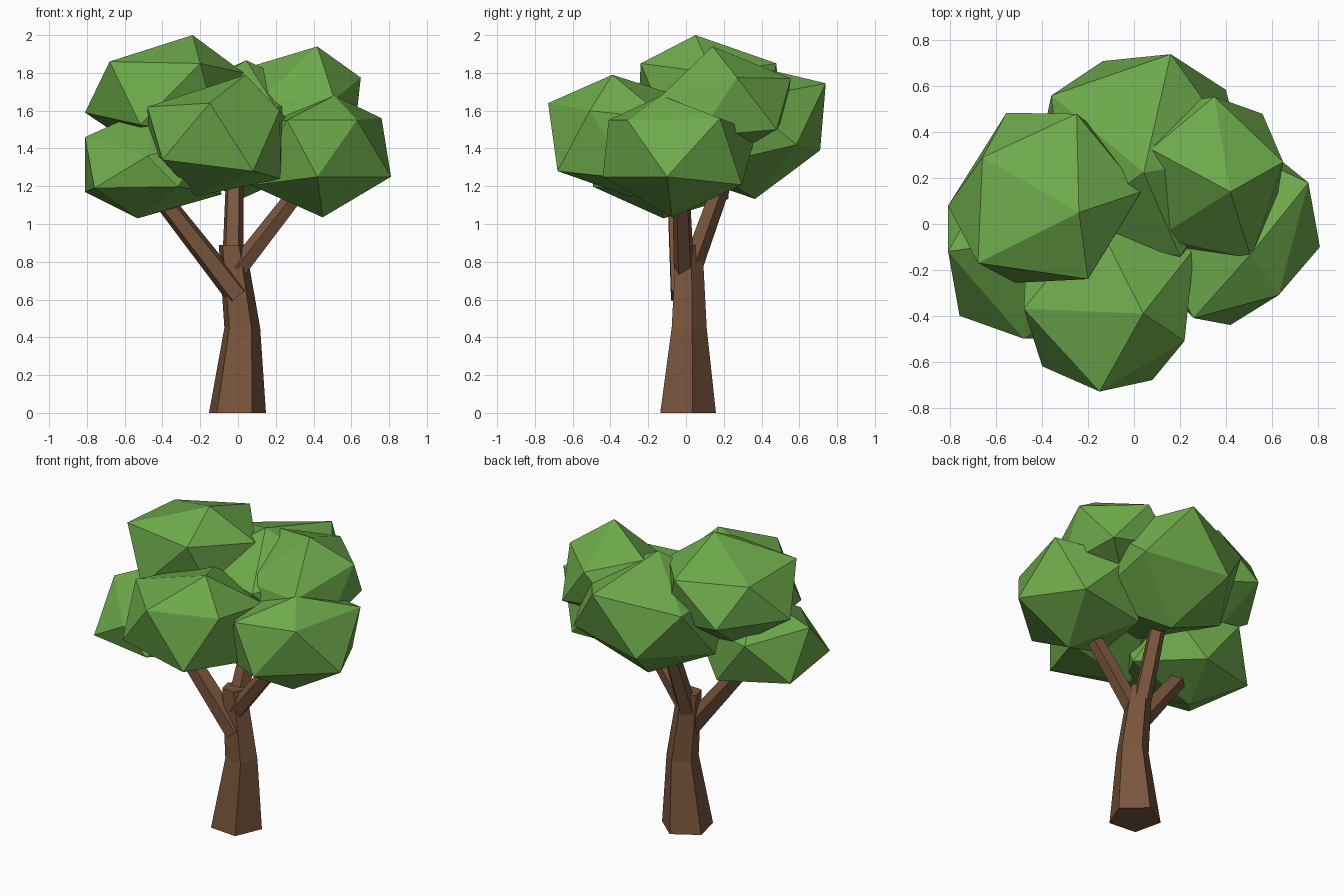
import bpy, bmesh, math
from mathutils import Vector, Matrix, Quaternion

if "Cube" in bpy.data.objects:
    bpy.data.objects.remove(bpy.data.objects["Cube"])


def material(name, rgb):
    m = bpy.data.materials.new(name)
    m.diffuse_color = (*rgb, 1)
    m.use_nodes = True
    m.node_tree.nodes["Principled BSDF"].inputs["Base Color"].default_value = m.diffuse_color
    return m


BARK = material("bark", (0.19, 0.09, 0.045))
LEAF = material("leaf", (0.155, 0.405, 0.07))
FLAT = 0.75  # foliage is squashed in height


def add_object(name, bm, mat):
    bmesh.ops.recalc_face_normals(bm, faces=bm.faces[:])
    mesh = bpy.data.meshes.new(name)
    bm.to_mesh(mesh)
    bm.free()
    mesh.materials.append(mat)
    ob = bpy.data.objects.new(name, mesh)
    bpy.context.collection.objects.link(ob)
    return ob


def limb(name, rings, spin, sides=5, tilt=True):
    """Tapered five-sided limb through (point, radius) rings."""
    bm = bmesh.new()
    axis = Vector(rings[-1][0]) - Vector(rings[0][0])
    rot = Vector((0, 0, 1)).rotation_difference(axis) if tilt else Quaternion()
    loops = []
    for p, r in rings:
        loop = []
        for i in range(sides):
            a = math.radians(spin) + math.tau * i / sides
            loop.append(bm.verts.new(Vector(p) + rot @ Vector((r * math.cos(a), r * math.sin(a), 0))))
        loops.append(loop)
    for lo, hi in zip(loops, loops[1:]):
        for i in range(sides):
            j = (i + 1) % sides
            bm.faces.new((lo[i], lo[j], hi[j], hi[i]))
    bm.faces.new(loops[0][::-1])
    bm.faces.new(loops[-1])
    return add_object(name, bm, BARK)


def foliage(name, centre, radius, a, b, pulls):
    """Squashed icosahedron turned so that one edge runs from offset a to offset b.
    The corner nearest each pull point is moved there, for an uneven shape."""
    a, b = (Vector((v[0], v[1], v[2] / FLAT)).normalized() for v in (a, b))
    z = (a + b).normalized()
    y = (b - a).normalized()
    turn = Matrix((y.cross(z), y, z)).transposed()
    phi = (1 + math.sqrt(5)) / 2
    size = radius / math.sqrt(1 + phi * phi)
    bm = bmesh.new()
    for s in (-1, 1):
        for t in (-phi, phi):
            for p in ((0, s, t), (s, t, 0), (t, 0, s)):
                q = turn @ (Vector(p) * size)
                bm.verts.new(Vector(centre) + Vector((q.x, q.y, q.z * FLAT)))
    bmesh.ops.convex_hull(bm, input=bm.verts[:])
    for p in map(Vector, pulls):
        v = min(bm.verts, key=lambda v: (v.co - p).length)
        if (v.co - p).length < 0.2:
            v.co = p
    return add_object(name, bm, LEAF)


# Trunk and branches
limb("trunk", [((-0.007, 0, 0), 0.159), ((0.02, 0.01, 0.45), 0.1), ((-0.033, 0.012, 0.89), 0.075)], 13, tilt=False)
limb("left_branch", [((0.0, -0.025, 0.62), 0.066), ((-0.5, -0.06, 1.26), 0.05)], 20)
limb("right_branch", [((0.0, -0.01, 0.76), 0.056), ((0.42, -0.03, 1.3), 0.046)], 40)
limb("back_branch", [((-0.03, 0.02, 0.75), 0.06), ((-0.015, 0.25, 1.38), 0.047)], 13)

# Foliage clumps
foliage("foliage_upper_left", (-0.37, 0.1, 1.685), 0.44, (0.17, -0.05, 0.31), (0.40, 0.0, 0.11),
        [(-0.24, 0.05, 2.0), (-0.68, -0.17, 1.86), (-0.2, -0.24, 1.85), (0.03, 0.14, 1.8),
         (-0.25, 0.48, 1.85), (-0.66, 0.29, 1.84), (-0.81, 0.08, 1.59)])
foliage("foliage_front", (-0.10, -0.335, 1.465), 0.445, (-0.05, -0.40, 0.165), (0.12, -0.065, 0.33),
        [(-0.15, -0.73, 1.64), (0.04, -0.39, 1.79), (0.22, -0.51, 1.6), (-0.48, -0.37, 1.62),
         (-0.4, -0.62, 1.34), (0.08, -0.68, 1.28)])
foliage("foliage_right", (0.41, -0.035, 1.365), 0.443, (0.03, -0.405, -0.11), (0.41, -0.055, -0.11),
        [(0.63, -0.31, 1.55), (0.26, -0.41, 1.55), (0.42, -0.44, 1.25), (0.81, -0.1, 1.25),
         (0.76, 0.18, 1.56), (0.29, 0.06, 1.05), (0.51, -0.13, 1.68)])
foliage("foliage_lower_left", (-0.46, -0.12, 1.31), 0.425, (-0.297, -0.28, -0.12), (-0.35, 0.0, 0.15),
        [(-0.76, -0.4, 1.19), (-0.48, -0.5, 1.36), (-0.81, -0.12, 1.46), (-0.81, 0.08, 1.17),
         (-0.53, -0.12, 1.03)])
foliage("foliage_back", (0.03, 0.295, 1.50), 0.495, (0.135, 0.45, 0.245), (-0.165, 0.41, -0.115),
        [(0.16, 0.74, 1.745), (-0.135, 0.71, 1.39), (0.4, 0.585, 1.42), (-0.36, 0.56, 1.67)])
foliage("foliage_upper_right", (0.345, 0.195, 1.65), 0.39, (0.075, -0.055, 0.285), (0.185, -0.33, 0.08),
        [(0.42, 0.14, 1.94), (0.35, 0.555, 1.77), (0.65, 0.27, 1.775), (0.51, -0.15, 1.66),
         (0.1, -0.06, 1.64), (0.56, 0.48, 1.5)])
